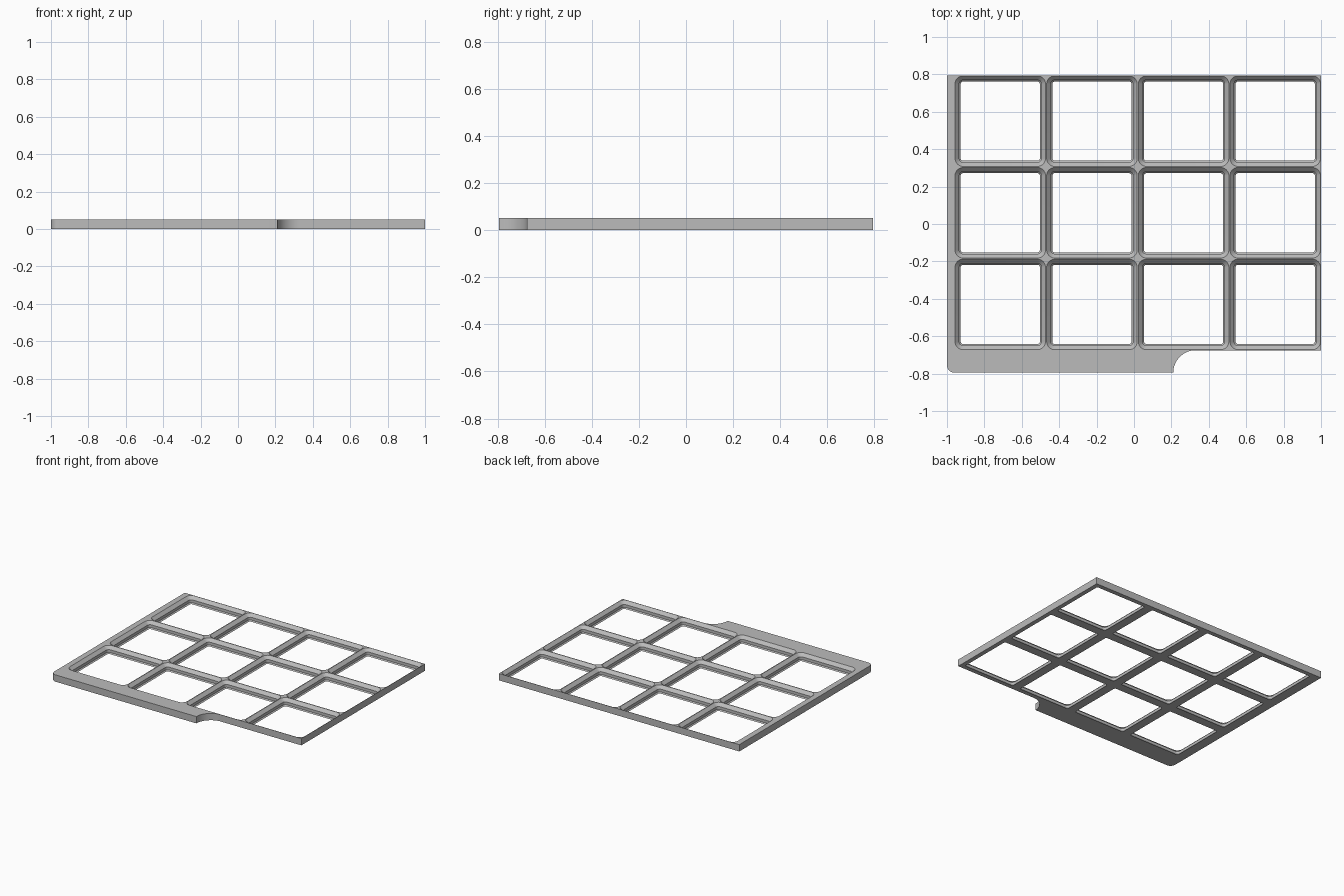
import bpy
import bmesh
from math import sin, cos, pi, radians

if "Cube" in bpy.data.objects:
    bpy.data.objects.remove(bpy.data.objects["Cube"], do_unlink=True)

MM = 0.49 / 42          # one grid cell is 42 mm
CELL = 0.49
HEIGHT = 4.4 * MM
BACK, FRONT, RIM_FRONT = 0.795, -0.795, -0.675
GRID_LEFT = -0.96

grey = bpy.data.materials.new("plain grey")
grey.use_nodes = True
grey.diffuse_color = (0.5, 0.5, 0.5, 1)
grey.node_tree.nodes["Principled BSDF"].inputs["Base Color"].default_value = (0.5, 0.5, 0.5, 1)


def arc(cx, cy, r, start, end, steps=8):
    """Points on a circular arc, angles in degrees."""
    angles = [radians(start + (end - start) * i / steps) for i in range(steps + 1)]
    return [(cx + r * cos(a), cy + r * sin(a)) for a in angles]


def rounded_square(cx, cy, half, r):
    d = half - r
    corners = ((d, d), (-d, d), (-d, -d), (d, -d))
    return [p for i, (x, y) in enumerate(corners)
            for p in arc(cx + x, cy + y, r, 90 * i, 90 * i + 90)]


def loft(bm, loops):
    """Closed solid through a stack of (outline, z) loops."""
    rings = [[bm.verts.new((x, y, z)) for x, y in pts] for pts, z in loops]
    for low, high in zip(rings, rings[1:]):
        for i in range(len(low)):
            j = (i + 1) % len(low)
            bm.faces.new((low[i], low[j], high[j], high[i]))
    bm.faces.new(rings[0][::-1])
    bm.faces.new(rings[-1])


def make_object(name, bm):
    bmesh.ops.recalc_face_normals(bm, faces=bm.faces[:])
    mesh = bpy.data.meshes.new(name)
    bm.to_mesh(mesh)
    bm.free()
    obj = bpy.data.objects.new(name, mesh)
    mesh.materials.append(grey)
    bpy.context.collection.objects.link(obj)
    return obj


# Plate with a rounded front corner and a scooped step in the front margin
outline = [(-1, BACK)]
outline += arc(-0.96, FRONT + 0.04, 0.04, 180, 270)
outline += arc(0.33, FRONT, 0.12, 180, 90, 16)
outline += [(1, RIM_FRONT), (1, BACK)]
bm = bmesh.new()
loft(bm, [(outline, 0), (outline, HEIGHT)])
plate = make_object("grid_plate", bm)

# Stepped pockets: (inset from the cell edge, height) in mm
profile = [(2.85, -1), (2.85, 0), (2.15, 0.7), (2.15, 2.5), (0.25, 4.4), (0.25, 5.4)]
bm = bmesh.new()
for col in range(4):
    for row in range(3):
        cx = GRID_LEFT + CELL * (col + 0.5)
        cy = BACK - CELL * (row + 0.5)
        loft(bm, [(rounded_square(cx, cy, CELL / 2 - inset * MM, (4 - inset) * MM), z * MM)
                  for inset, z in profile])
cutter = make_object("pocket_cutter", bm)
cutter.hide_render = True

# Cut the pockets, then drop the cutter
cut = plate.modifiers.new("pockets", "BOOLEAN")
cut.operation = "DIFFERENCE"
cut.solver = "EXACT"
cut.object = cutter
bpy.ops.object.select_all(action="DESELECT")
plate.select_set(True)
bpy.context.view_layer.objects.active = plate
bpy.ops.object.modifier_apply(modifier=cut.name)
bpy.data.objects.remove(cutter, do_unlink=True)
bpy.ops.object.shade_smooth_by_angle(angle=radians(30))
